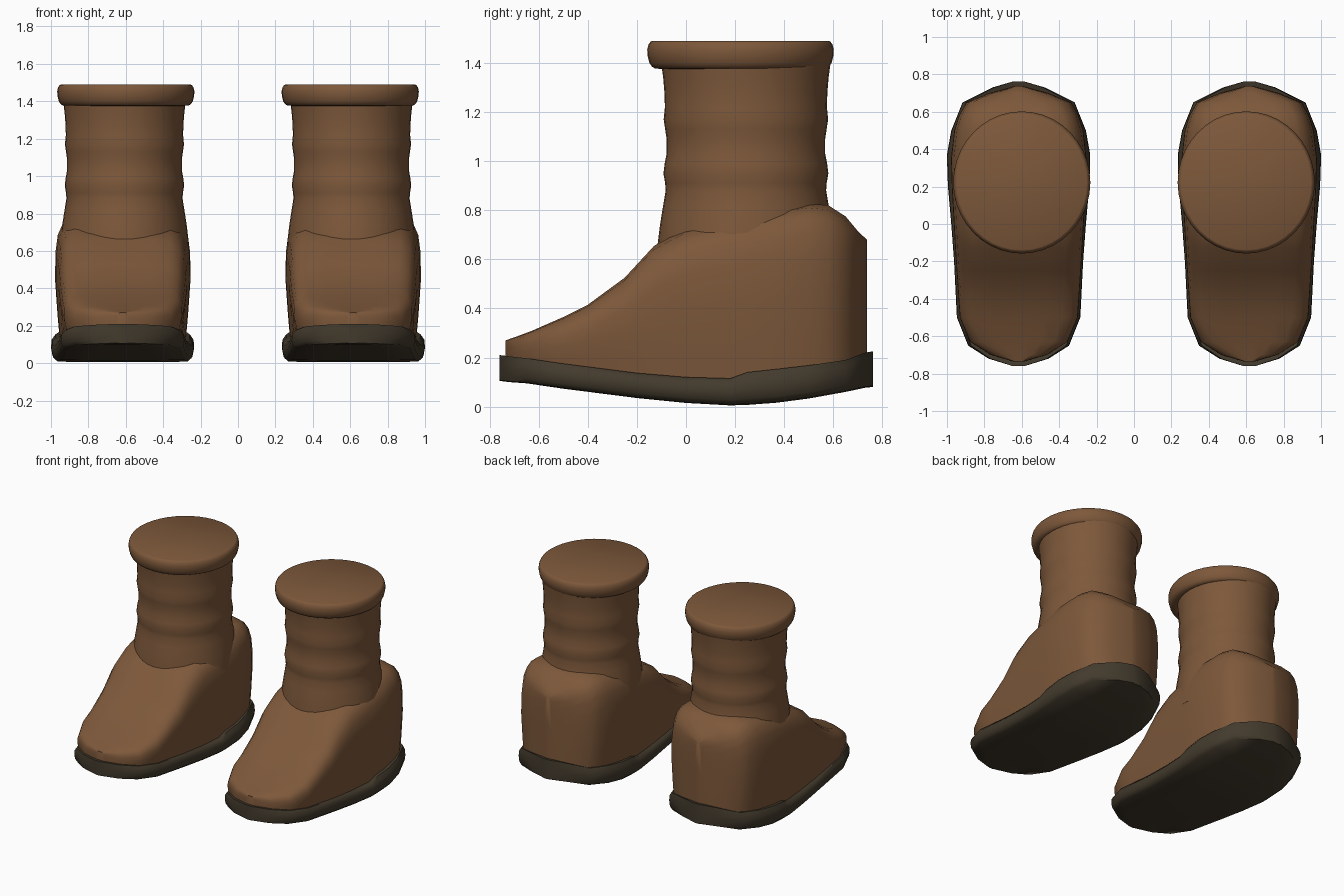
import bpy, bmesh, math

cube = bpy.data.objects.get("Cube")
if cube:
    bpy.data.objects.remove(cube)


def material(name, rgb):
    m = bpy.data.materials.new(name)
    m.use_nodes = True
    m.diffuse_color = (*rgb, 1)
    bsdf = m.node_tree.nodes["Principled BSDF"]
    bsdf.inputs["Base Color"].default_value = (*rgb, 1)
    bsdf.inputs["Roughness"].default_value = 0.8
    return m


leather = material("brown leather", (0.205, 0.098, 0.043))
rubber = material("dark rubber", (0.056, 0.043, 0.026))


def loft(name, rings, mat, angle):
    """Skin a list of equal-length closed rings and cap both ends."""
    bm = bmesh.new()
    loops = [[bm.verts.new(p) for p in ring] for ring in rings]
    n = len(loops[0])
    for a, b in zip(loops, loops[1:]):
        for i in range(n):
            j = (i + 1) % n
            bm.faces.new((a[i], a[j], b[j], b[i]))
    bm.faces.new(loops[0])
    bm.faces.new(loops[-1])
    bmesh.ops.recalc_face_normals(bm, faces=bm.faces)
    mesh = bpy.data.meshes.new(name)
    bm.to_mesh(mesh)
    bm.free()
    mesh.materials.append(mat)
    obj = bpy.data.objects.new(name, mesh)
    bpy.context.collection.objects.link(obj)
    bpy.ops.object.select_all(action='DESELECT')
    obj.select_set(True)
    bpy.context.view_layer.objects.active = obj
    bpy.ops.object.shade_smooth_by_angle(angle=math.radians(angle))
    return obj


def sections(cx, stations, half):
    """Cross-sections along y; half is the right-hand outline, bottom to top."""
    outline = half + [(-u, v) for u, v in reversed(half)]
    return [[(cx + u * w, y, lo + v * (hi - lo)) for u, v in outline]
            for y, w, lo, hi in stations]


def lathe(cx, cy, profile, sx, n=40):
    return [[(cx + sx * r * math.cos(t), cy + r * math.sin(t), z)
             for t in (2 * math.pi * i / n for i in range(n))]
            for z, r in profile]


# stations: y, half width, bottom, top
SOLE = [(-.76, .03, .105, .21), (-.72, .16, .10, .205), (-.65, .27, .095, .197),
        (-.5, .33, .073, .175), (-.2, .345, .035, .137), (0, .36, .015, .12),
        (.18, .376, .005, .115), (.25, .38, .007, .14), (.37, .383, .016, .153),
        (.5, .36, .033, .168), (.65, .30, .06, .19), (.73, .14, .077, .22),
        (.762, .03, .08, .225)]
SOLE_HALF = [(.45, 0), (.92, .03), (.98, .2), (1, .5), (.99, .8), (.94, 1), (.4, 1)]

UPPER = [(-.735, .03, .15, .27), (-.7, .15, .15, .282), (-.63, .26, .15, .308),
         (-.5, .315, .13, .365), (-.4, .322, .12, .415), (-.25, .332, .1, .525),
         (-.13, .34, .09, .655), (0, .347, .08, .725), (.2, .358, .08, .78),
         (.35, .362, .08, .81), (.5, .345, .1, .828), (.58, .32, .1, .82),
         (.65, .28, .12, .775), (.7, .16, .14, .715), (.737, .025, .16, .68)]
UPPER_HALF = [(.92, 0), (.965, .25), (1, .5), (.995, .7), (.96, .83), (.88, .92),
              (.74, .975), (.45, 1), (.12, 1)]

# height, radius
SHAFT = [(.5, .37), (.66, .36), (.74, .35), (.82, .337), (.88, .327), (.91, .329),
         (.95, .336), (.99, .331), (1.03, .323), (1.09, .323), (1.13, .329),
         (1.17, .335), (1.22, .33), (1.28, .332), (1.34, .337), (1.4, .345)]
CUFF = [(1.376, .32), (1.377, .347), (1.385, .361), (1.4, .371), (1.43, .379),
        (1.455, .38), (1.475, .375), (1.486, .367), (1.49, .36)]

for side, s in (("left", 1), ("right", -1)):
    loft(side + "_sole", sections(s * .617, SOLE, SOLE_HALF), rubber, 50)
    loft(side + "_foot_upper", sections(s * .616, UPPER, UPPER_HALF), leather, 50)
    loft(side + "_shaft", lathe(s * .607, .244, SHAFT, .95), leather, 50)
    loft(side + "_cuff", lathe(s * .6, .222, CUFF, .965), leather, 50)
